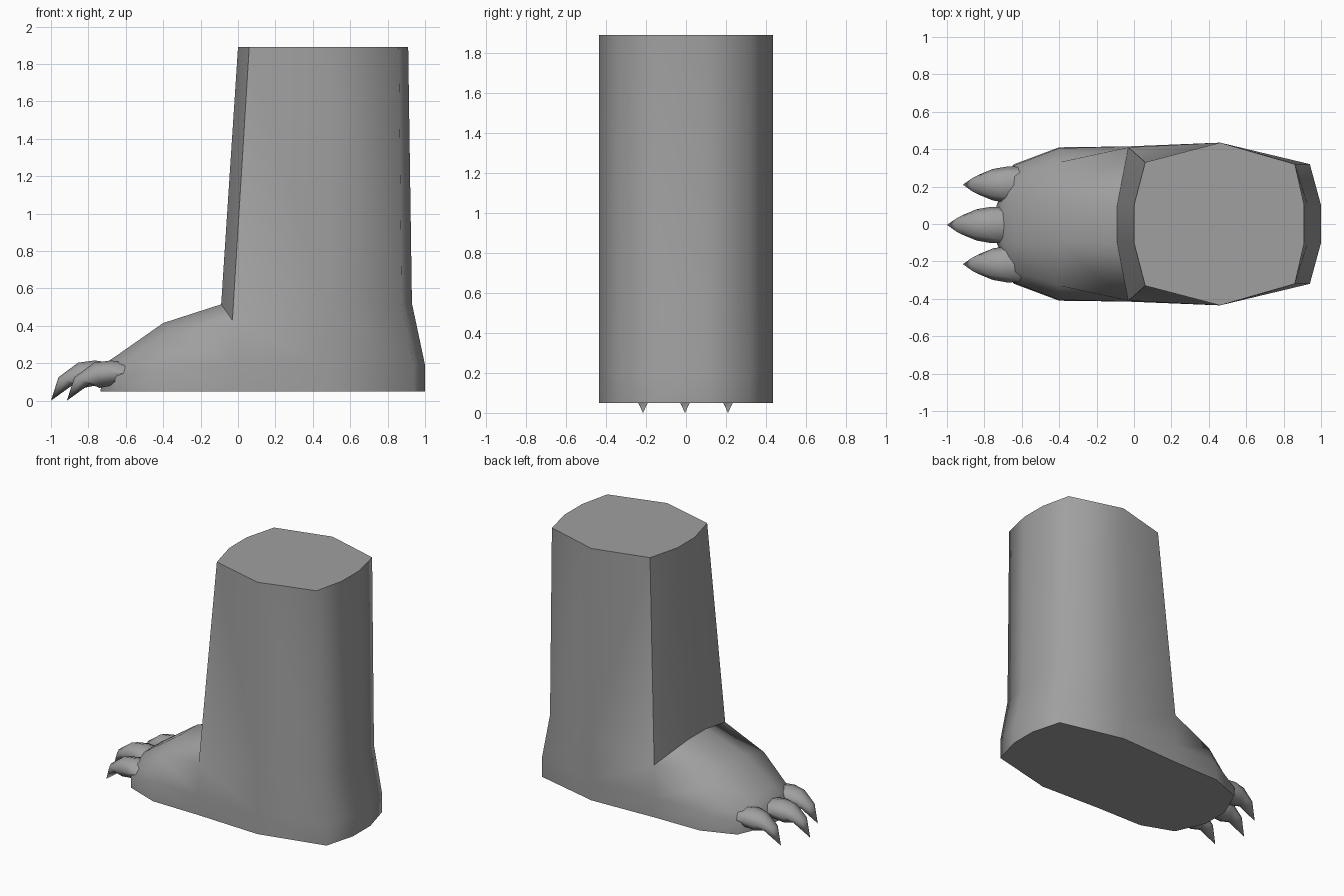
import bpy, bmesh, math
from mathutils import Vector

cube = bpy.data.objects.get("Cube")
if cube:
    bpy.data.objects.remove(cube, do_unlink=True)

skin = bpy.data.materials.new("grey skin")
skin.use_nodes = True
colour = (0.35, 0.35, 0.35, 1)
skin.diffuse_color = colour
skin.node_tree.nodes["Principled BSDF"].inputs["Base Color"].default_value = colour


def finish(name, bm, angle):
    bmesh.ops.recalc_face_normals(bm, faces=bm.faces)
    mesh = bpy.data.meshes.new(name)
    bm.to_mesh(mesh)
    bm.free()
    mesh.materials.append(skin)
    obj = bpy.data.objects.new(name, mesh)
    bpy.context.collection.objects.link(obj)
    bpy.ops.object.select_all(action='DESELECT')
    obj.select_set(True)
    bpy.context.view_layer.objects.active = obj
    bpy.ops.object.shade_smooth_by_angle(angle=math.radians(angle))
    return obj


def strip(bm, a, b):
    for i in range(len(a) - 1):
        bm.faces.new((a[i], a[i + 1], b[i + 1], b[i]))


# Half outline of the leg and foot, each column running from sole to top
SOLE, HEEL, ANKLE, TOP = 0.05, 0.19, 0.52, 1.89
back = [(1.0, .1, SOLE), (1.0, .1, HEEL), (.93, .1, ANKLE), (.91, .1, TOP)]
back_corner = [(.94, .32, SOLE), (.94, .32, HEEL), (.875, .32, ANKLE), (.86, .32, TOP)]
side = [(.46, .435, z) for z in (SOLE, HEEL, ANKLE, TOP)]
instep = [(-.03, .415, SOLE), (-.03, .415, HEEL), (-.03, .41, .43), (.06, .33, TOP)]
shin = [(-.09, .1, .515), (0, .1, TOP)]
mid_foot = [(-.4, .41, SOLE), (-.4, .405, HEEL), (-.4, .33, .34), (-.4, .1, .415)]
toe_side = [(-.64, .32, SOLE), (-.65, .31, .12), (-.65, .25, .19), (-.64, .1, .247)]
toe_front = [(-.735, .1, SOLE), (-.73, .1, .1), (-.715, .1, .16), (-.69, .1, .213)]

bm = bmesh.new()
halves = []
for s in (1, -1):
    cols = [[bm.verts.new((x, y * s, z)) for x, y, z in col] for col in
            (back, back_corner, side, instep, shin, mid_foot, toe_side, toe_front)]
    b, bc, sd, ins, sh, mid, tsd, tf = cols
    # Leg wall
    strip(bm, b, bc)
    strip(bm, bc, sd)
    strip(bm, sd, ins)
    strip(bm, ins[2:], sh)
    # Foot
    for near, far in ((ins[:3] + sh[:1], mid), (mid, tsd), (tsd, tf)):
        strip(bm, near, far)
    halves.append({
        "back": b,
        "front": tf + [tsd[3], mid[3]] + sh,
        "top": [c[-1] for c in (b, bc, sd, ins, sh)],
        "sole": [c[0] for c in (b, bc, sd, ins, mid, tsd, tf)]})

# Centre strips, flat top and flat sole
left, right = halves
for key in ("back", "front"):
    strip(bm, left[key], right[key])
for key in ("top", "sole"):
    bm.faces.new(left[key] + right[key][::-1])
finish("leg_and_foot", bm, 63)


# Curved claws: rings given by their upper point, lower point and half width
CLAW = [((-.58, .2), (-.58, .09), .095), ((-.68, .215), (-.68, .08), .097),
        ((-.77, .203), (-.74, .068), .084), ((-.875, .125), (-.79, .09), .052)]
SIDES = 8


def claw(name, shift, y):
    bm = bmesh.new()
    rings = []
    for (tx, tz), (lx, lz), w in CLAW:
        upper, lower = Vector((tx + shift, y, tz)), Vector((lx + shift, y, lz))
        centre, reach = (upper + lower) / 2, (upper - lower) / 2
        ring = []
        for i in range(SIDES):
            a = math.tau * i / SIDES
            ring.append(bm.verts.new(centre + reach * math.cos(a)
                                     + Vector((0, w * math.sin(a), 0))))
        rings.append(ring)
    for a, b in zip(rings, rings[1:]):
        strip(bm, a + a[:1], b + b[:1])
    tip = bm.verts.new((-.915 + shift, y, 0))
    for i in range(SIDES):
        bm.faces.new((rings[-1][i], rings[-1][(i + 1) % SIDES], tip))
    bm.faces.new(rings[0])
    finish(name, bm, 63)


claw("middle_claw", -.085, -.005)
claw("left_claw", 0, .21)
claw("right_claw", 0, -.215)
